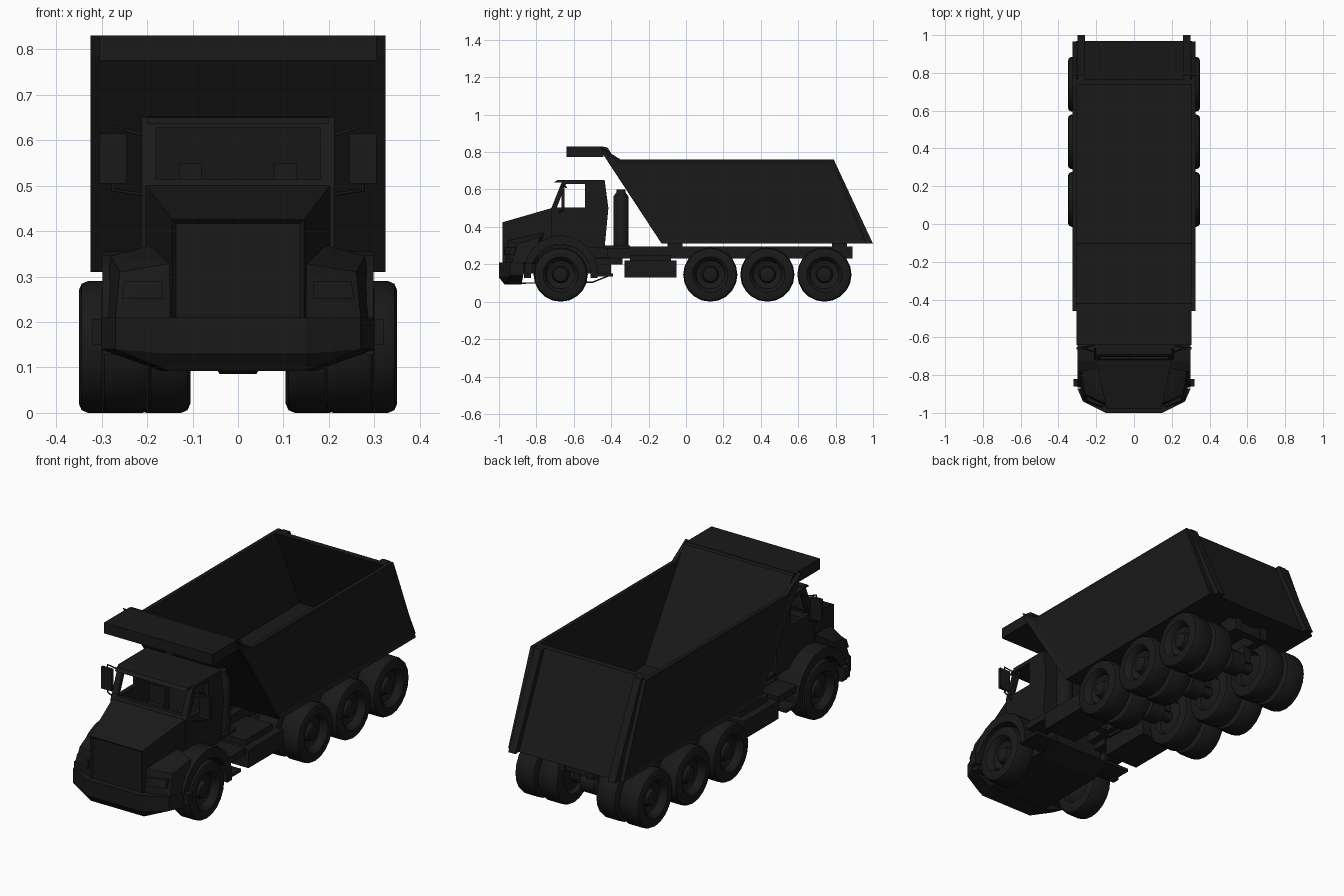
import bpy, bmesh, math
from mathutils import Vector, Matrix

if "Cube" in bpy.data.objects:
    bpy.data.objects.remove(bpy.data.objects["Cube"])

black = bpy.data.materials.new("black_paint")
black.diffuse_color = (0.01, 0.01, 0.01, 1)
black.use_nodes = True
black.node_tree.nodes["Principled BSDF"].inputs["Base Color"].default_value = black.diffuse_color


def finish(name, bm, mirror=False, smooth=False):
    bmesh.ops.recalc_face_normals(bm, faces=bm.faces)
    me = bpy.data.meshes.new(name)
    bm.to_mesh(me)
    bm.free()
    ob = bpy.data.objects.new(name, me)
    bpy.context.collection.objects.link(ob)
    me.materials.append(black)
    if mirror:
        ob.modifiers.new("mirror", 'MIRROR')
    if smooth:
        bpy.context.view_layer.objects.active = ob
        ob.select_set(True)
        bpy.ops.object.shade_smooth_by_angle(angle=math.radians(35))
        ob.select_set(False)
    return ob


def prism(name, pts, x0, x1, mirror=False, inset=None):
    """Side profile (y, z) extruded from x0 to x1, optional recessed outer panel."""
    bm = bmesh.new()
    a = [bm.verts.new((x0, y, z)) for y, z in pts]
    b = [bm.verts.new((x1, y, z)) for y, z in pts]
    n = len(pts)
    bm.faces.new(a)
    outer = bm.faces.new(b)
    for i in range(n):
        bm.faces.new((a[i], a[(i + 1) % n], b[(i + 1) % n], b[i]))
    bmesh.ops.recalc_face_normals(bm, faces=bm.faces)
    if inset:
        bmesh.ops.inset_individual(bm, faces=[outer], thickness=inset[0], depth=-inset[1])
    return finish(name, bm, mirror)


def box(name, x, y, z, mirror=False):
    return prism(name, [(y[0], z[0]), (y[1], z[0]), (y[1], z[1]), (y[0], z[1])], x[0], x[1], mirror)


def hull(name, pts, both=False, mirror=False, inset=None):
    """Convex solid around the points; both=True adds their left-hand twins."""
    bm = bmesh.new()
    for x, y, z in pts:
        bm.verts.new((x, y, z))
        if both:
            bm.verts.new((-x, y, z))
    bmesh.ops.convex_hull(bm, input=bm.verts)
    bmesh.ops.dissolve_limit(bm, angle_limit=0.02, verts=bm.verts, edges=bm.edges)
    bmesh.ops.recalc_face_normals(bm, faces=bm.faces)
    if inset:
        front = min(bm.faces, key=lambda f: f.normal.y)
        bmesh.ops.inset_individual(bm, faces=[front], thickness=inset[0], depth=-inset[1])
    return finish(name, bm, mirror)


def lathe(name, prof, y, z, axis='X', x=0, steps=20, mirror=False):
    """Revolve (along-axis, radius) points about the X or Z axis."""
    bm = bmesh.new()
    ax = Vector((1, 0, 0)) if axis == 'X' else Vector((0, 0, 1))
    out = Vector((0, 0, 1)) if axis == 'X' else Vector((1, 0, 0))
    vs = [bm.verts.new(ax * a + out * r) for a, r in prof]
    es = [bm.edges.new(p) for p in zip(vs, vs[1:])]
    bmesh.ops.spin(bm, geom=vs + es, cent=(0, 0, 0), axis=ax, angle=math.tau, steps=steps)
    bmesh.ops.remove_doubles(bm, verts=bm.verts, dist=1e-4)
    bmesh.ops.translate(bm, verts=bm.verts, vec=(x, y, z))
    return finish(name, bm, mirror, True)


# Wheels: tyre, dished rim and hub in one turned profile
def wheel(name, x0, x1, y):
    r = 0.145
    lathe(name, [(x0, 0), (x0 + .02, .08), (x0, .09), (x0, r - .02), (x0 + .006, r - .006),
                 (x0 + .02, r), (x1 - .02, r), (x1 - .006, r - .006), (x1, r - .02), (x1, .095),
                 (x1 - .012, .082), (x1 - .035, .076), (x1 - .045, .045), (x1 - .02, .038),
                 (x1 - .015, .025), (x1 - .015, 0)], y, r, mirror=True)


wheel("front_wheel", .19, .30, -.67)
lathe("front_axle", [(-.2, 0), (-.2, .025), (.2, .025), (.2, 0)], -.67, .145, steps=12)
for i, y in enumerate((.13, .435, .74)):
    wheel(f"rear_outer_wheel_{i}", .235, .35, y)
    wheel(f"rear_inner_wheel_{i}", .105, .222, y)
    lathe(f"rear_axle_{i}", [(-.25, 0), (-.25, .03), (-.06, .03), (-.04, .06), (.04, .06),
                             (.06, .03), (.25, .03), (.25, 0)], y, .145, steps=12)
    box(f"axle_hanger_{i}", (.05, .09), (y - .04, y + .04), (.15, .24), True)

# Chassis
box("chassis_rail", (.06, .1), (-.5, .89), (.23, .295), True)
for i, y in enumerate((-.3, 0, .28, .58, .86)):
    box(f"cross_member_{i}", (-.07, .07), (y - .02, y + .02), (.235, .285))
box("bed_hinge", (.06, .1), (.78, .86), (.29, .315), True)
box("bed_support", (.06, .1), (-.1, -.02), (.29, .315), True)
box("side_tank", (.1, .29), (-.33, -.05), (.13, .22), True)
box("tank_bracket", (.09, .25), (-.3, -.08), (.215, .25), True)
box("engine_block", (-.14, .14), (-.96, -.42), (.15, .3))
prism("belly_plate", [(-.95, .095), (-.5, .1), (-.4, .14), (-.4, .148), (-.5, .108), (-.95, .102)],
      -.17, .17)

# Dump bed
SIDE = [(-.46, .83), (-.35, .76), (.785, .76), (.965, .31), (-.13, .31), (-.44, .785)]
prism("bed_side_wall", SIDE, .305, .325, True, inset=(.025, .006))
prism("bed_front_slope", [(-.46, .83), (-.42, .825), (-.1, .325), (-.13, .31), (-.435, .775)], -.306, .306)
box("bed_floor", (-.306, .306), (-.13, .95), (.31, .33))
box("cab_canopy", (-.305, .305), (-.64, -.44), (.775, .83))
prism("tailgate", [(.735, .76), (.765, .76), (.97, .31), (.94, .31)], -.306, .306)
prism("tailgate_post", [(.75, .76), (.79, .76), (1.0, .31), (.96, .31)], .26, .3, True)

# Cab shell, hollowed and opened with cutters
cab = prism("cab", [(-.72, .3), (-.72, .5), (-.66, .65), (-.435, .65), (-.415, .5), (-.435, .29), (-.5, .29)],
            -.212, .212)
cutters = [
    prism("cab_hollow", [(-.70, .36), (-.70, .5), (-.645, .635), (-.45, .635), (-.435, .5), (-.45, .36)],
          -.19, .19),
    prism("side_window_cut", [(-.69, .505), (-.642, .63), (-.54, .63), (-.54, .505)], -.4, .4),
    box("windshield_cut", (-.18, .18), (-.8, -.6), (.515, .628)),
]
bpy.context.view_layer.objects.active = cab
for c in cutters:
    m = cab.modifiers.new(c.name, 'BOOLEAN')
    m.operation, m.object, m.solver = 'DIFFERENCE', c, 'EXACT'
    bpy.ops.object.modifier_apply(modifier=m.name)
    bpy.data.objects.remove(c)
prism("sun_visor", [(-.705, .636), (-.69, .65), (-.65, .652), (-.65, .64)], -.2, .2)

# Cab interior
box("seat_cushion", (.06, .15), (-.59, -.47), (.38, .42), True)
box("seat_back", (.06, .15), (-.5, -.465), (.4, .51), True)
box("headrest", (.08, .13), (-.495, -.47), (.51, .55), True)
box("dashboard", (-.19, .19), (-.705, -.65), (.36, .495))

# Hood with recessed grille, headlight pods, fenders, bumper
hull("hood", [(.145, -.98, .2), (.145, -.98, .425), (.205, -.71, .503), (.205, -.71, .3), (.16, -.82, .2)],
     both=True, inset=(.012, .01))
hull("headlight_pod", [(.14, -.965, .2), (.14, -.955, .33), (.27, -.93, .21), (.26, -.9, .31),
                       (.295, -.82, .21), (.28, -.78, .345), (.15, -.75, .38), (.16, -.8, .2)],
     mirror=True)
hull("headlight", [(.165, -.972, .25), (.165, -.968, .29), (.255, -.945, .25), (.25, -.935, .29),
                   (.165, -.92, .25), (.165, -.92, .29), (.25, -.9, .25), (.25, -.9, .29)], mirror=True)
ang = [math.radians(-8 + 196 * i / 12) for i in range(13)]
arch = [(-.67 + .198 * math.cos(a), .155 + .2 * math.sin(a)) for a in ang]
arch += [(-.67 + .16 * math.cos(a), .15 + .157 * math.sin(a)) for a in reversed(ang)]
prism("front_fender", arch, .17, .298, True)
hull("bumper", [(.3, -.87, .14), (.3, -.87, .21), (.27, -.94, .14), (.27, -.94, .21), (.15, -1, .13),
                (.15, -1, .21), (.15, -.97, .092), (.17, -.88, .092)], both=True)
box("side_lamp", (.285, .32), (-.86, -.82), (.15, .205), True)

# Steps and stacks behind the cab
box("lower_step", (.15, .29), (-.5, -.39), (.135, .15), True)
box("upper_step", (.1, .28), (-.49, -.34), (.2, .235), True)
box("step_hanger", (.15, .17), (-.48, -.4), (.14, .24), True)
box("stack_shelf", (.08, .2), (-.44, -.3), (.285, .3), True)
lathe("exhaust_stack", [(0, 0), (0, .042), (.26, .042), (.285, .025), (.3, .025), (.3, 0)],
      -.348, .3, 'Z', .15, 14, True)

# Mirrors with bent tube arms
box("wing_mirror", (.245, .305), (-.665, -.65), (.505, .615), True)
cu = bpy.data.curves.new("mirror_arm", 'CURVE')
cu.dimensions = '3D'
cu.bevel_depth, cu.bevel_resolution = .004, 1
sp = cu.splines.new('POLY')
path = [(.205, -.64, .61), (.275, -.655, .63), (.275, -.655, .49), (.205, -.68, .48)]
sp.points.add(len(path) - 1)
for p, co in zip(sp.points, path):
    p.co = (*co, 1)
arm = bpy.data.objects.new("mirror_arm", cu)
cu.materials.append(black)
bpy.context.collection.objects.link(arm)
arm.modifiers.new("mirror", 'MIRROR')
